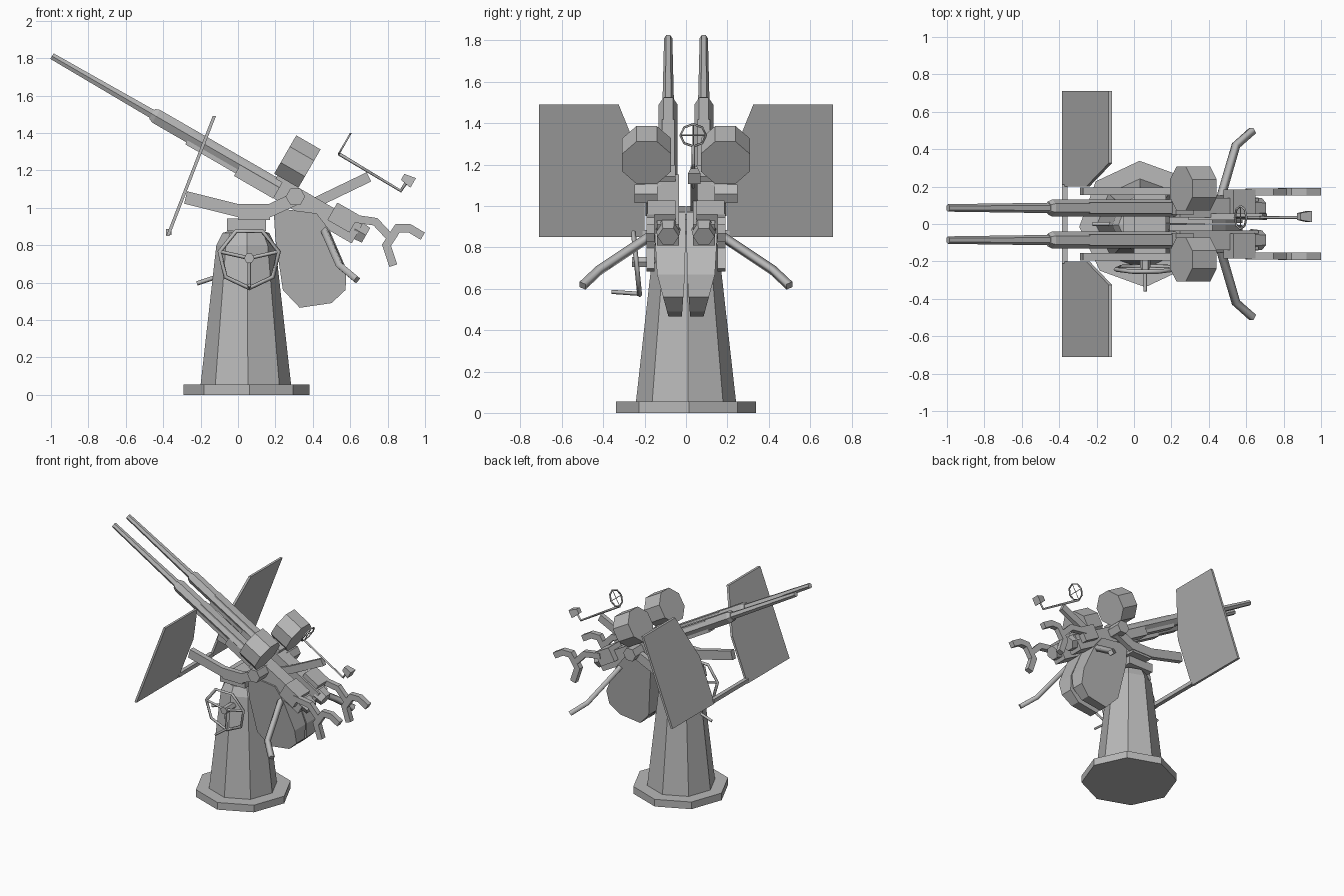
import bpy, bmesh, math
from mathutils import Vector, Matrix

cube = bpy.data.objects.get("Cube")
if cube:
    bpy.data.objects.remove(cube)

grey = bpy.data.materials.new("gunmetal_grey")
grey.use_nodes = True
grey.diffuse_color = (0.48, 0.48, 0.48, 1)
grey.node_tree.nodes["Principled BSDF"].inputs["Base Color"].default_value = (0.48, 0.48, 0.48, 1)

# Gun frame: local x runs back along the barrels, local z is up from the bore
TILT = Matrix.Translation((0.307, 0, 1.059)) @ Matrix.Rotation(math.radians(30), 4, 'Y')
WORLD = Matrix.Identity(4)
SIDES = (("right", -1), ("left", 1))


def finish(name, bm, frame=WORLD):
    bm.transform(frame)
    bmesh.ops.recalc_face_normals(bm, faces=bm.faces)
    mesh = bpy.data.meshes.new(name)
    bm.to_mesh(mesh)
    bm.free()
    mesh.materials.append(grey)
    ob = bpy.data.objects.new(name, mesh)
    bpy.context.collection.objects.link(ob)
    return ob


def loft(name, rings, frame=WORLD):
    """Skin a list of equal rings of points and cap both ends."""
    bm = bmesh.new()
    rows = [[bm.verts.new(p) for p in ring] for ring in rings]
    n = len(rows[0])
    for a, b in zip(rows, rows[1:]):
        for i in range(n):
            bm.faces.new((a[i], a[(i + 1) % n], b[(i + 1) % n], b[i]))
    bm.faces.new(rows[0])
    bm.faces.new(rows[-1])
    return finish(name, bm, frame)


def prism(name, outline, y0, y1, frame=WORLD):
    """Extrude an x-z outline sideways."""
    return loft(name, [[(x, y, z) for x, z in outline] for y in (y0, y1)], frame)


def box(name, x, y, z, frame=WORLD):
    return prism(name, [(x[0], z[0]), (x[1], z[0]), (x[1], z[1]), (x[0], z[1])], *y, frame)


def turned(name, profile, sides, axis, centre=(0, 0, 0), spin=0.0, frame=WORLD):
    """Turn (radius, distance) pairs about the x, y or z axis."""
    rings = []
    for r, d in profile:
        ring = []
        for i in range(sides):
            a = math.tau * i / sides + spin
            c, s = r * math.cos(a), r * math.sin(a)
            p = {'X': (d, c, s), 'Y': (c, d, s), 'Z': (c, s, d)}[axis]
            ring.append(Vector(p) + Vector(centre))
        rings.append(ring)
    return loft(name, rings, frame)


def strip(name, path, width, y0, y1):
    """Flat bar of even width following an x-z path."""
    pts = [Vector(p) for p in path]
    upper, lower = [], []
    for i, p in enumerate(pts):
        dirs = []
        if i:
            dirs.append((p - pts[i - 1]).normalized())
        if i < len(pts) - 1:
            dirs.append((pts[i + 1] - p).normalized())
        d = sum(dirs, Vector((0, 0))).normalized()
        off = Vector((-d.y, d.x)) * (width / 2 / d.dot(dirs[0]))
        upper.append(p + off)
        lower.append(p - off)
    return prism(name, upper + lower[::-1], y0, y1)


def rod(name, points, radius, closed=False):
    """Four-sided tube along a path, turned into a mesh."""
    curve = bpy.data.curves.new(name, 'CURVE')
    curve.dimensions = '3D'
    curve.bevel_depth = radius
    curve.bevel_resolution = 0
    curve.use_fill_caps = True
    spline = curve.splines.new('POLY')
    spline.points.add(len(points) - 1)
    for sp, p in zip(spline.points, points):
        sp.co = (*p, 1)
    spline.use_cyclic_u = closed
    tmp = bpy.data.objects.new(name + "_path", curve)
    bpy.context.collection.objects.link(tmp)
    mesh = bpy.data.meshes.new_from_object(tmp.evaluated_get(bpy.context.evaluated_depsgraph_get()))
    bpy.data.objects.remove(tmp)
    bm = bmesh.new()
    bm.from_mesh(mesh)
    bpy.data.meshes.remove(mesh)
    return finish(name, bm)


# Pedestal
turned("base_plate", [(0.338, 0), (0.338, 0.055)], 8, 'Z', (0.045, 0, 0), 0.045)
turned("column", [(0.242, 0.055), (0.158, 0.8), (0.125, 0.865), (0.06, 0.885)], 8, 'Z', (0.042, 0, 0), 0.045)
box("neck", (-0.06, 0.15), (-0.13, 0.13), (0.875, 0.942))
box("cradle_plate", (0, 0.17), (-0.19, 0.19), (0.935, 0.962))

# Handwheel with crank on the right side of the column, leaning out at the top
hub = Vector((0.06, -0.24, 0.73))
rim = []
for i in range(7):
    a = math.tau * i / 7
    rim.append(hub + Vector((0.162 * math.sin(a), 0.016 * math.cos(a), -0.16 * math.cos(a))))
rod("handwheel_rim", rim, 0.012, True)
for i in (0, 2, 5):
    rod(f"handwheel_spoke_{i}", [hub, rim[i]], 0.01)
turned("handwheel_shaft", [(0.028, -0.26), (0.028, -0.1)], 6, 'Y', (0.06, 0, 0.73))
rod("crank_handle", [(0.06, -0.22, 0.575), (0.06, -0.36, 0.585)], 0.01)
rod("foot_lever", [(-0.1, 0, 0.635), (-0.22, 0, 0.595)], 0.012)

for side, s in SIDES:
    y = 0.086 * s

    # Gun barrel, jacket and receiver
    turned(side + "_barrel", [(0.02, -1.503), (0.028, -0.86)], 6, 'X', (0, y, 0), 0, TILT)
    turned(side + "_barrel_jacket", [(0.035, -0.885), (0.046, -0.86), (0.046, 0)], 6, 'X', (0, y, 0), 0, TILT)
    box(side + "_gas_tube", (-0.65, -0.1), (y - 0.03, y + 0.03), (-0.052, 0.04), TILT)
    box(side + "_fore_receiver", (-0.34, -0.1), (0.045 * s, 0.13 * s), (-0.068, 0), TILT)
    box(side + "_receiver", (-0.1, 0.385), (0.035 * s, 0.14 * s), (-0.066, 0.05), TILT)
    box(side + "_rear_housing", (0.21, 0.345), (0.05 * s, 0.185 * s), (-0.022, 0.085), TILT)
    turned(side + "_rear_cap", [(0.06, 0.36), (0.052, 0.43)], 6, 'X', (0, y, 0.01), 0, TILT)

    # Drum magazine standing on the receiver
    turned(side + "_drum", [(0.128, -0.16), (0.128, -0.01)], 8, 'X', (0, 0.19 * s, 0.168), math.pi / 8, TILT)
    box(side + "_drum_mount", (-0.14, -0.03), (0.05 * s, 0.14 * s), (0.03, 0.08), TILT)

    # Trunnion hub and the arm that carries it and the shield
    turned(side + "_trunnion", [(0.052, 0.12 * s), (0.052, 0.25 * s)], 6, 'Y', (0.307, 0, 1.059))
    strip(side + "_side_arm", [(-0.28, 1.055), (0, 0.985), (0.17, 0.985), (0.3, 1.045)],
          0.068, 0.155 * s, 0.195 * s)

    # Spent case bag, narrowing toward the bottom
    outline = [(0.19, 1.0), (0.2, 0.83), (0.24, 0.56), (0.33, 0.465), (0.5, 0.49),
               (0.575, 0.56), (0.58, 0.67), (0.49, 0.88), (0.42, 0.97)]
    rings = []
    for narrow, wide in ((0.02, 0.002), (0.085, 0.152)):
        ring = []
        for x, z in outline:
            t = min(1, (z - 0.465) / 0.25)
            ring.append((x, s * (narrow + (wide - narrow) * t), z))
        rings.append(ring)
    loft(side + "_case_bag", rings)

    # Shield plate with a cut inner corner
    plate = [(0.2, 0.85), (0.71, 0.85), (0.71, 1.49), (0.325, 1.49), (0.2, 1.18)]
    slope = 0.246 / 0.634
    loft(side + "_shield", [[(-0.366 + (z - 0.855) * slope + dx, py * s, z) for py, z in plate]
                            for dx in (-0.016, 0.002)])

    # Shoulder rest and its stem
    strip(side + "_rest_stem", [(0.6, 0.945), (0.735, 0.925), (0.805, 0.85)], 0.042, 0.152 * s, 0.19 * s)
    strip(side + "_shoulder_rest", [(0.988, 0.848), (0.917, 0.89), (0.853, 0.89), (0.794, 0.8), (0.83, 0.69)],
          0.044, 0.152 * s, 0.192 * s)

    # Outward handle bar
    rod(side + "_handle", [(0.46, 0.12 * s, 0.89), (0.475, 0.18 * s, 0.85),
                           (0.545, 0.42 * s, 0.69), (0.635, 0.5 * s, 0.615)], 0.024)

# Bar joining the two shields
box("shield_bar", (-0.385, -0.355), (-0.21, 0.21), (0.855, 0.885))

# Sight arm between the guns
strip("sight_arm", [(0.3, 0.99), (0.42, 1.03), (0.7, 1.165)], 0.055, 0.022, 0.055)

# Ring sight, rod and eyepiece
centre = Vector((0.57, 0.035, 1.342))
ring = []
for i in range(8):
    a = math.tau * i / 8
    ring.append(centre + Vector((0.5 * math.sin(a), math.cos(a), 0.866 * math.sin(a))) * 0.062)
rod("sight_ring", ring, 0.006, True)
rod("sight_cross_wire", [ring[0], ring[4]], 0.003)
rod("sight_post_wire", [ring[2], ring[6]], 0.003)
rod("sight_rod", [ring[6], (0.87, 0.035, 1.09), (0.9, 0.035, 1.135)], 0.009)
turned("eyepiece", [(0.026, -0.04), (0.042, 0.025)], 4, 'X', (0, 0, 0), math.pi / 4,
       Matrix.Translation((0.915, 0.04, 1.145)) @ Matrix.Rotation(math.radians(30), 4, 'Y'))
